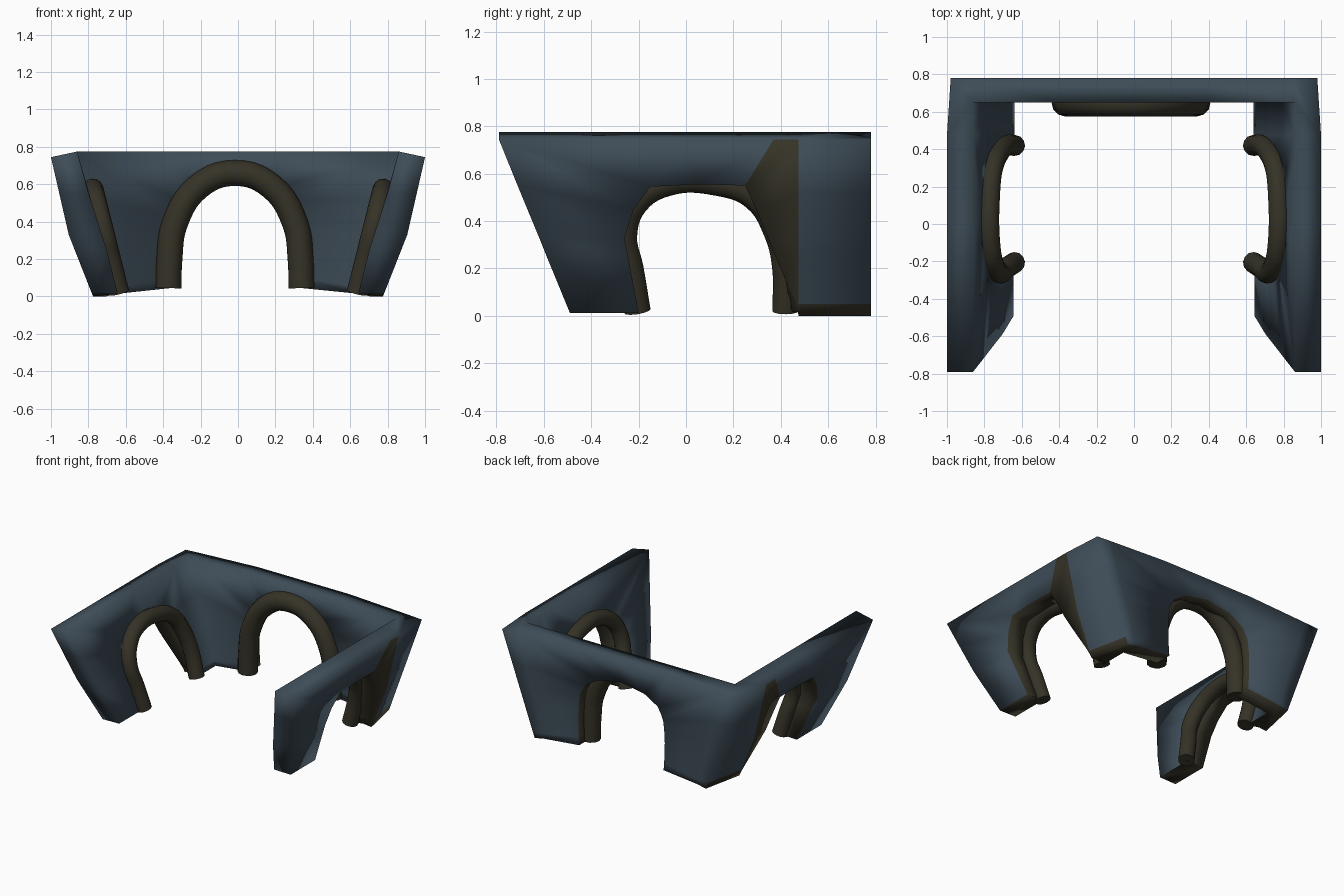
import bpy, bmesh, math

if "Cube" in bpy.data.objects:
    bpy.data.objects.remove(bpy.data.objects["Cube"])


def mat(name, rgb):
    m = bpy.data.materials.new(name)
    m.diffuse_color = (*rgb, 1)
    m.use_nodes = True
    m.node_tree.nodes["Principled BSDF"].inputs["Base Color"].default_value = m.diffuse_color
    return m


SLATE = mat("slate blue", (0.048, 0.073, 0.096))
BROWN = mat("dark brown", (0.036, 0.033, 0.020))


def lerp(table, z):
    for (z0, a), (z1, b) in zip(table, table[1:]):
        if z <= z1:
            return a + (b - a) * (z - z0) / (z1 - z0)
    return table[-1][1]


# sloping side-wall surfaces: x as a function of height
def x_out(z):
    return lerp([(0, .775), (.33, .905), (.745, 1.0)], z)


def x_in(z):
    return lerp([(0, .64), (.26, .705), (.52, .79), (.775, .86)], z)


def z_in(z):
    return max(z, .015)


def smooth(ob, angle):
    bpy.ops.object.select_all(action='DESELECT')
    ob.select_set(True)
    bpy.context.view_layer.objects.active = ob
    bpy.ops.object.shade_smooth_by_angle(angle=math.radians(angle))


def arch_panel(bm, arch_o, arch_i, outline, outer, inner, open_edges=(), brown_from=99):
    """Wall with an arched opening: strips between the arch and the outline."""
    ao = [bm.verts.new(outer(*p)) for p in arch_o]
    ai = [bm.verts.new(inner(*p)) for p in arch_i]
    oo = [bm.verts.new(outer(*p)) for p in outline]
    oi = [bm.verts.new(inner(*p)) for p in outline]
    for i in range(len(outline) - 1):
        j = i + 1
        bm.faces.new((ao[i], ao[j], oo[j], oo[i])).material_index = int(i >= brown_from)
        bm.faces.new((ai[i], oi[i], oi[j], ai[j]))
        if i not in open_edges:
            bm.faces.new((oo[i], oo[j], oi[j], oi[i]))
        bm.faces.new((ao[i], ai[i], ai[j], ao[j])).material_index = 1
    for k in (0, -1):
        bm.faces.new((ao[k], oo[k], oi[k], ai[k])).material_index = 1


LEVELS = (0, .05, .26, .33, .52, .775)


def corner_block(bm, s):
    """Back corner joining a side wall to the back wall; open where they meet."""
    rings = []
    for z in LEVELS:
        xi, zi, zo = x_in(z), z_in(z), min(z, .745)
        rings.append([bm.verts.new(p) for p in (
            (s * xi, .475, zi), (s * x_out(z), .475, zo),
            (s * (.71 + .27 * zo / .745), .78, zo),
            (s * xi, .78, min(zi, .752)), (s * xi, .65, zi))])
    for k, (a, b) in enumerate(zip(rings, rings[1:])):
        for i in (1, 2, 4):
            j = (i + 1) % 5
            f = bm.faces.new((a[i], a[j], b[j], b[i]))
            f.material_index = int(k == 0 and i == 1)
    bm.faces.new(rings[0]).material_index = 1
    bm.faces.new(rings[-1])


def tube(name, pts, radius):
    cu = bpy.data.curves.new(name, 'CURVE')
    cu.dimensions = '3D'
    cu.bevel_depth = radius
    cu.bevel_resolution = 4
    cu.resolution_u = 5
    cu.use_fill_caps = True
    sp = cu.splines.new('BEZIER')
    sp.bezier_points.add(len(pts) - 1)
    for b, p in zip(sp.bezier_points, pts):
        b.co = p
        b.handle_left_type = b.handle_right_type = 'AUTO'
    cu.materials.append(BROWN)
    ob = bpy.data.objects.new(name, cu)
    bpy.context.collection.objects.link(ob)
    bpy.ops.object.select_all(action='DESELECT')
    ob.select_set(True)
    bpy.context.view_layer.objects.active = ob
    bpy.ops.object.convert(target='MESH')
    smooth(bpy.context.object, 40)


def mirrored(half):
    return half + [(-x, z) for x, z in reversed(half[:-1])]


walls = bmesh.new()

# side walls, corners and side arch tubes (y, z profiles)
front_arch = [(-.20, .012), (-.245, .25), (-.26, .33), (-.22, .45), (-.15, .545), (.05, .555), (.25, .55)]
arch_out = front_arch + [(.30, .44), (.345, .33), (.39, .22), (.42, .15), (.455, .07), (.472, .02)]
arch_in = front_arch + [(.32, .45), (.38, .33), (.41, .22), (.425, .15), (.435, .07), (.44, .015)]
outline = [(-.49, .012), (-.592, .26), (-.62, .33), (-.711, .55), (-.79, .775), (0, .775),
           (.37, .775)] + [(.475, z) for z in reversed(LEVELS)]
tube_path = [(-.205, .02), (-.235, .2), (-.262, .34), (-.215, .475), (-.08, .56), (.14, .56),
             (.29, .50), (.385, .35), (.42, .2), (.42, .02)]
for side, s in (("left", -1), ("right", 1)):
    arch_panel(walls, arch_out, arch_in, outline,
               lambda y, z: (s * x_out(z), y, min(z, .745)),
               lambda y, z: (s * x_in(z), y, z_in(z)), range(7, 12), 6)
    corner_block(walls, s)
    tube(side + "_arch_tube", [(s * (.632 + .25 * z), y, z) for y, z in tube_path], .056)

# back wall (x, z profiles); its outer top edge dips towards the corners
back_arch = mirrored([(-.36, .045), (-.365, .10), (-.37, .25), (-.365, .35), (-.355, .43),
                      (-.31, .51), (-.20, .575), (0, .61)])
back_arch = [(x - .02, z) if x > 0 else (x, z) for x, z in back_arch]
back_line = mirrored([(-x_in(z), z_in(z)) for z in LEVELS] + [(-.38, .775), (0, .775)])
arch_panel(walls, back_arch, back_arch, back_line,
           lambda x, z: (x, .78, min(z, .752) if abs(x) > .5 else z),
           lambda x, z: (x, .65, z), (0, 1, 2, 3, 4, 9, 10, 11, 12, 13))

# weld the wall into one shell
bmesh.ops.remove_doubles(walls, verts=walls.verts, dist=.0005)
bmesh.ops.recalc_face_normals(walls, faces=walls.faces)
me = bpy.data.meshes.new("walls")
walls.to_mesh(me)
walls.free()
ob = bpy.data.objects.new("walls", me)
bpy.context.collection.objects.link(ob)
me.materials.append(SLATE)
me.materials.append(BROWN)
smooth(ob, 100)

# back arch tube
back_path = mirrored([(-.37, .045), (-.365, .2), (-.335, .39), (-.20, .59), (0, .66)])
tube("back_arch_tube", [(x * .96 - .016, .645, z) for x, z in back_path], .069)
